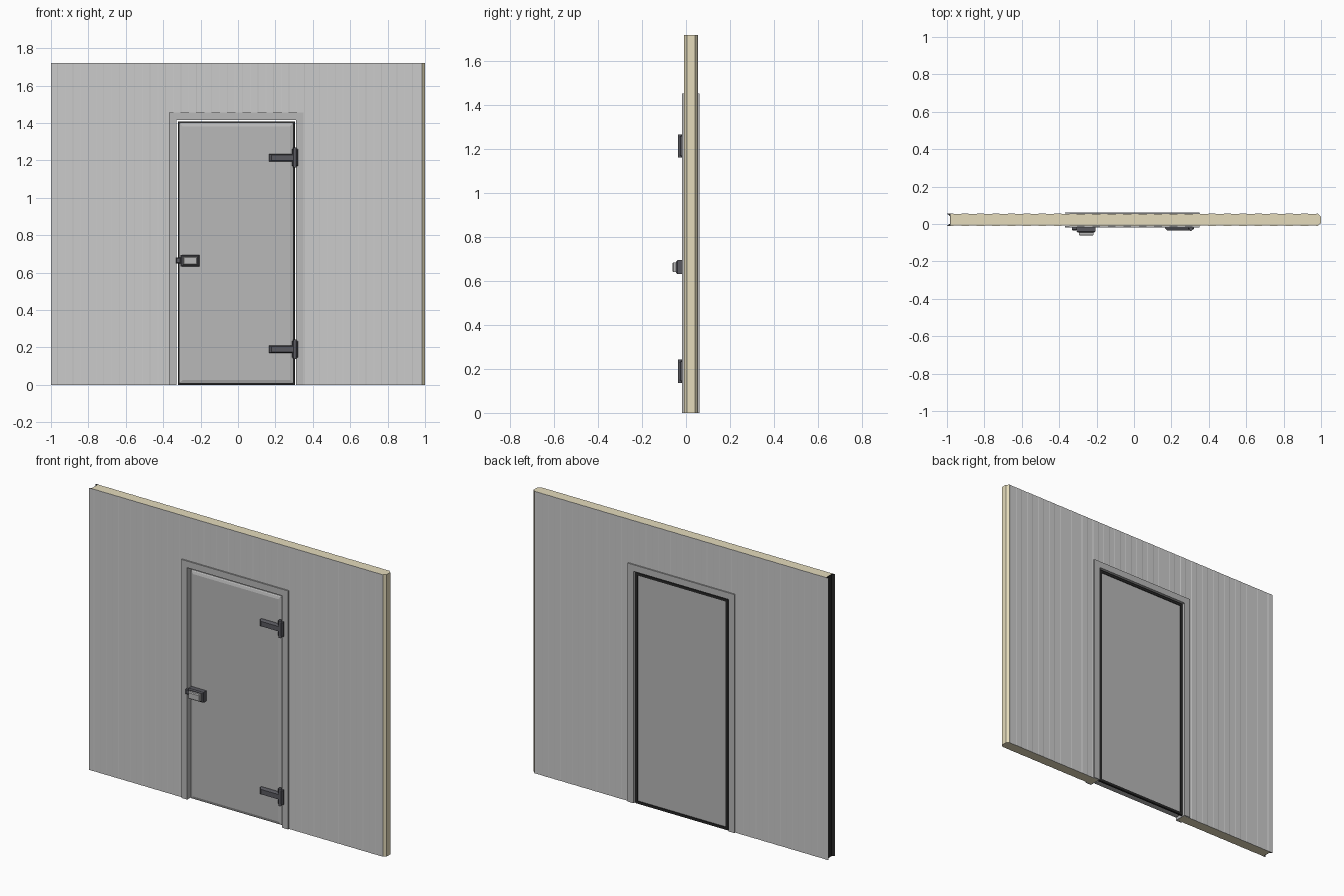
import bpy, bmesh

if "Cube" in bpy.data.objects:
    bpy.data.objects.remove(bpy.data.objects["Cube"])

def mat(name, c):
    m = bpy.data.materials.new(name)
    m.diffuse_color = (*c, 1)
    m.use_nodes = True
    m.node_tree.nodes["Principled BSDF"].inputs["Base Color"].default_value = m.diffuse_color
    return m

SHEET = mat("painted_sheet", (0.60, 0.63, 0.60))
CORE = mat("foam_core", (0.78, 0.71, 0.50))
GREY = mat("door_grey", (0.48, 0.48, 0.48))
DARK = mat("dark_plastic", (0.10, 0.10, 0.115))
BLACK = mat("black_rubber", (0.02, 0.02, 0.02))

def loft(name, rings, m, closed=False):
    """Skin matching rings of points; cap the ends unless closed on itself."""
    bm = bmesh.new()
    vs = [[bm.verts.new(p) for p in r] for r in rings]
    n = len(vs[0])
    pairs = list(zip(vs, vs[1:])) + ([(vs[-1], vs[0])] if closed else [])
    for a, b in pairs:
        for i in range(n):
            j = (i + 1) % n
            bm.faces.new((a[i], a[j], b[j], b[i]))
    if not closed:
        bm.faces.new(vs[0])
        bm.faces.new(vs[-1])
    bmesh.ops.recalc_face_normals(bm, faces=bm.faces)
    me = bpy.data.meshes.new(name)
    bm.to_mesh(me)
    bm.free()
    me.materials.append(m)
    ob = bpy.data.objects.new(name, me)
    bpy.context.collection.objects.link(ob)
    return ob

def prism(name, pts, z0, z1, m):
    return loft(name, [[(x, y, z) for x, y in pts] for z in (z0, z1)], m)

def rect(x0, x1, z0, z1, y):
    return [(x0, y, z0), (x1, y, z0), (x1, y, z1), (x0, y, z1)]

def box(name, x0, x1, y0, y1, z0, z1, m, bev=0.0):
    """Box with its front (y0) edges chamfered by bev."""
    rings = [rect(x0, x1, z0, z1, y1)]
    if bev:
        rings += [rect(x0, x1, z0, z1, y0 + bev),
                  rect(x0 + bev, x1 - bev, z0 + bev, z1 - bev, y0)]
    else:
        rings.append(rect(x0, x1, z0, z1, y0))
    return loft(name, rings, m)

YF, YB, H, T = -0.010, 0.055, 1.72, 0.002
XL, XR, ZT = -0.33, 0.31, 1.415          # clear door opening
SEAM_L, SEAM_R, PITCH = -0.325, 0.335, 0.0825

def sheet(name, x0, x1, z0, z1, y, s):
    """Micro-ribbed metal skin; s points inward."""
    pts = [(x0, y)]
    x = SEAM_L - 9 * PITCH
    while x < x1:
        for dx, d in ((0.018, 0), (0.022, 0.001), (0.060, 0.001), (0.064, 0)):
            if x0 + 0.002 < x + dx < x1 - 0.002:
                pts.append((x + dx, y + s * d))
        x += PITCH
    # keep the end points on the level of their neighbours
    pts[0] = (x0, pts[1][1] if len(pts) > 1 else y)
    pts.append((x1, pts[-1][1]))
    pts += [(x1, y + s * T), (x0, y + s * T)]
    prism(name, pts, z0, z1, SHEET)

# wall panels: metal skins and foam core around the opening
CF, CB = YF + T, YB - T
LIN = ZT + 0.004
parts = [("left_panel", -1.0, XL - 0.004, 0, H), ("lintel_panel", XL - 0.004, SEAM_R, LIN, H),
         ("jamb_strip", XR + 0.004, SEAM_R, 0, LIN), ("right_panel", SEAM_R, 1.0, 0, H)]
for name, x0, x1, z0, z1 in parts:
    sx1 = 0.985 if x1 == 1.0 else x1
    sheet(name + "_front_skin", x0, sx1, z0, z1, YF, 1)
    sheet(name + "_back_skin", x0, sx1, z0, z1, YB, -1)
    a = x0 + (0.018 if x0 == -1.0 else 0)
    if x1 == 1.0:        # chamfered tongue at the free right edge
        pts = [(a, CF), (0.985, CF), (1, CF + 0.013), (1, CB - 0.013), (0.985, CB), (a, CB)]
    else:
        pts = [(a, CF), (x1, CF), (x1, CB), (a, CB)]
    prism(name + "_core", pts, z0, z1, CORE)
# dark lining in the groove at the free left edge
prism("edge_groove_lining", [(-0.998, CF), (-0.984, CF + 0.010), (-0.984, CB - 0.010), (-0.998, CB),
                             (-0.982, CB), (-0.982, CF)], 0, H, BLACK)

# door frame: U-shaped trim wrapping the wall edge, swept round the opening
W, TF, TB = 0.04, -0.018, 0.0625
prof = [(0, TF), (W, TF), (W, YF), (0.004, YF), (0.004, YB), (W, YB), (W, TB), (0, TB)]
loft("door_frame", [[(XL - o, y, 0) for o, y in prof],
                    [(XL - o, y, ZT + o) for o, y in prof],
                    [(XR + o, y, ZT + o) for o, y in prof],
                    [(XR + o, y, 0) for o, y in prof]], GREY)

# door leaf with a sloped front border
lx0, lx1, lz0, lz1 = -0.316, 0.298, 0.006, 1.402
def inset(d, y):
    return rect(lx0 + d, lx1 - d, lz0 + d, lz1 - d, y)
loft("door_leaf", [inset(0, 0.050), inset(0, 0.0), inset(0.005, -0.005), inset(0.020, -0.010)], GREY)

# rubber gasket round the back of the leaf
loft("door_gasket", [inset(-0.006, 0.042), inset(-0.006, 0.054), inset(0.010, 0.054), inset(0.010, 0.042)],
     BLACK, closed=True)

# two hinges: tapered arm, knuckle plate and pin
for tag, zc in (("upper", 1.215), ("lower", 0.19)):
    z0, z1 = zc - 0.020, zc + 0.020
    loft(tag + "_hinge_arm", [rect(0.165, 0.305, z0, z1, -0.008),
                              rect(0.165, 0.305, z0, z1, -0.022),
                              rect(0.178, 0.300, z0 + 0.005, z1 - 0.005, -0.034)], DARK)
    box(tag + "_hinge_plate", 0.288, 0.322, -0.030, -0.008, zc - 0.045, zc + 0.045, DARK, 0.006)
    bpy.ops.mesh.primitive_cylinder_add(vertices=16, radius=0.009, depth=0.106, location=(0.304, -0.028, zc))
    pin = bpy.context.object
    pin.name = tag + "_hinge_pin"
    pin.data.materials.append(DARK)
    bpy.ops.object.shade_smooth_by_angle()

# latch handle: body, raised grip and keeper on the frame
box("latch_body", -0.307, -0.206, -0.045, -0.008, 0.632, 0.695, DARK, 0.006)
box("latch_grip", -0.294, -0.216, -0.0625, -0.044, 0.642, 0.685, GREY, 0.005)
box("latch_keeper", -0.332, -0.306, -0.034, -0.012, 0.650, 0.680, DARK, 0.004)
